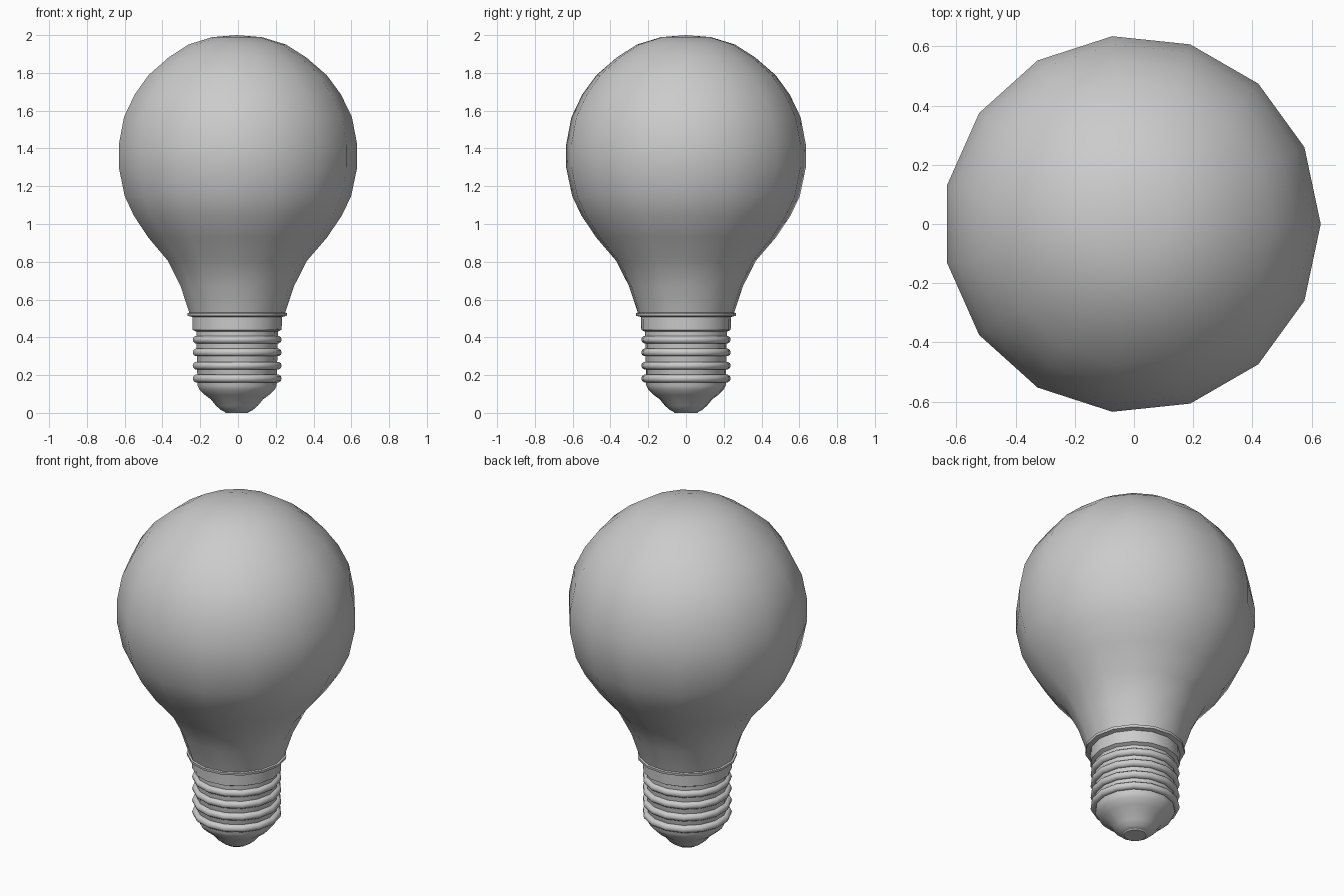
import bpy, bmesh, math

if "Cube" in bpy.data.objects:
    bpy.data.objects.remove(bpy.data.objects["Cube"])

SIDES = 15
AXIS_X = -0.007  # odd side count: shift so the bounding box is centred


def lathe(name, profile, closed=False, angle=40):
    """Revolve (radius, z) points, listed bottom to top, around the axis."""
    bm = bmesh.new()
    rings = []
    for r, z in profile:
        if r == 0:
            rings.append([bm.verts.new((AXIS_X, 0, z))] * SIDES)
        else:
            rings.append([bm.verts.new((AXIS_X + r * math.cos(a), r * math.sin(a), z))
                          for a in (math.tau * i / SIDES for i in range(SIDES))])
    pairs = list(zip(rings, rings[1:]))
    if closed:
        pairs.append((rings[-1], rings[0]))
    for low, high in pairs:
        for i in range(SIDES):
            j = (i + 1) % SIDES
            corners = list(dict.fromkeys((low[i], low[j], high[j], high[i])))
            bm.faces.new(corners)
    bmesh.ops.recalc_face_normals(bm, faces=bm.faces)
    mesh = bpy.data.meshes.new(name)
    bm.to_mesh(mesh)
    bm.free()
    obj = bpy.data.objects.new(name, mesh)
    bpy.context.collection.objects.link(obj)
    bpy.ops.object.select_all(action='DESELECT')
    obj.select_set(True)
    bpy.context.view_layer.objects.active = obj
    bpy.ops.object.shade_smooth_by_angle(angle=math.radians(angle))
    return obj


# Glass bulb
lathe("glass_bulb", [
    (0.255, 0.525), (0.303, 0.67), (0.372, 0.805), (0.477, 0.927),
    (0.557, 1.045), (0.606, 1.148), (0.638, 1.30), (0.638, 1.42),
    (0.610, 1.566), (0.552, 1.686), (0.477, 1.788), (0.368, 1.882),
    (0.261, 1.950), (0.134, 1.989), (0, 2.0)])

# Metal cap: contact tip, screw barrel, collar and flared rim
lathe("metal_cap", [
    (0, 0.005), (0.065, 0.005), (0.085, 0.015), (0.112, 0.038), (0.14, 0.072),
    (0.172, 0.095), (0.2, 0.122), (0.212, 0.145), (0.218, 0.43),
    (0.238, 0.44), (0.240, 0.508), (0.265, 0.514), (0.267, 0.528), (0.25, 0.532)])

# Bottom contact button
lathe("contact_button", [(0, 0), (0.06, 0), (0.07, 0.01), (0, 0.01)])

# Screw thread rings
for n, z in enumerate((0.182, 0.25, 0.32, 0.388)):
    section = [(0.217 + 0.021 * math.cos(a), z + 0.021 * math.sin(a))
               for a in (math.tau * k / 10 for k in range(10))]
    lathe(f"thread_ring_{n + 1}", section, closed=True, angle=60)
